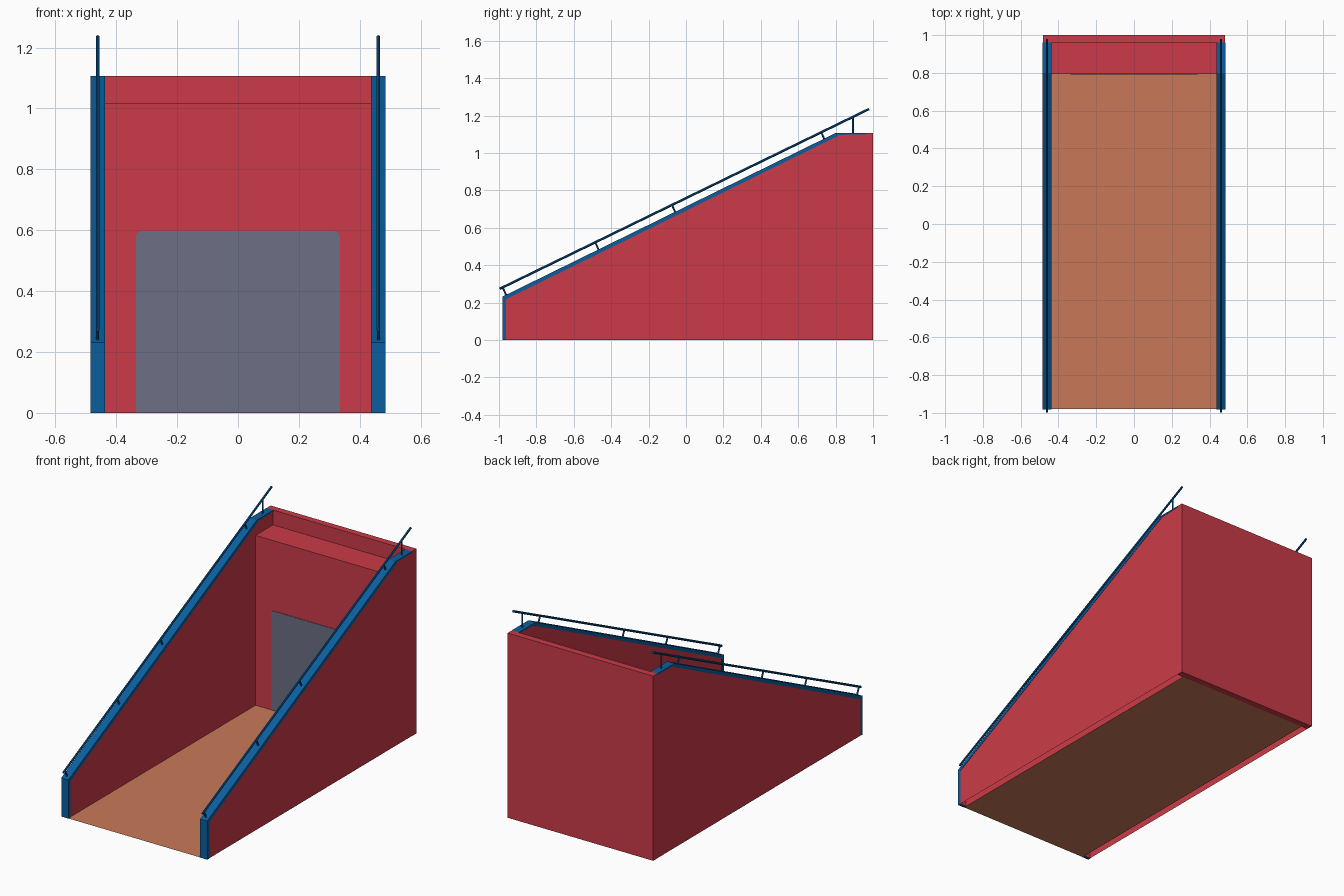
import bpy, bmesh, math
from mathutils import Vector

if "Cube" in bpy.data.objects:
    bpy.data.objects.remove(bpy.data.objects["Cube"])


def srgb(h):
    out = []
    for i in (0, 2, 4):
        c = int(h[i:i + 2], 16) / 255
        out.append(c / 12.92 if c <= 0.04045 else ((c + 0.055) / 1.055) ** 2.4)
    return (*out, 1)


def material(name, h):
    m = bpy.data.materials.new(name)
    m.diffuse_color = srgb(h)
    m.use_nodes = True
    m.node_tree.nodes["Principled BSDF"].inputs["Base Color"].default_value = m.diffuse_color
    return m


RED = material("red wall", "CB3B48")
ORANGE = material("orange floor", "C97959")
BLUE = material("blue trim", "0B5E9E")
GREY = material("grey door", "6D6E84")


def finish(name, bm, mat):
    me = bpy.data.meshes.new(name)
    bmesh.ops.recalc_face_normals(bm, faces=bm.faces)
    bm.to_mesh(me)
    bm.free()
    me.materials.append(mat)
    ob = bpy.data.objects.new(name, me)
    bpy.context.collection.objects.link(ob)
    return ob


def prism(name, pts, lo, hi, mat, axis="x", open_bottom=False):
    """Extrude a (y,z) profile along x, or an (x,z) profile along y."""
    bm = bmesh.new()
    place = (lambda p, t: (t, *p)) if axis == "x" else (lambda p, t: (p[0], t, p[1]))
    f = bm.faces.new([bm.verts.new(place(p, lo)) for p in pts])
    ext = bmesh.ops.extrude_face_region(bm, geom=[f])
    step = Vector(place((0, 0), hi - lo))
    bmesh.ops.translate(bm, vec=step, verts=[v for v in ext["geom"] if isinstance(v, bmesh.types.BMVert)])
    bmesh.ops.recalc_face_normals(bm, faces=bm.faces)
    if open_bottom:
        low = [g for g in bm.faces if all(v.co.z < 1e-4 for v in g.verts)]
        bmesh.ops.delete(bm, geom=low, context="FACES")
    return finish(name, bm, mat)


def rod(bm, a, b, r):
    a, b = Vector(a), Vector(b)
    d = b - a
    mat = d.to_track_quat("Z", "Y").to_matrix().to_4x4()
    mat.translation = (a + b) / 2
    bmesh.ops.create_cone(bm, cap_ends=True, segments=10, radius1=r, radius2=r, depth=d.length, matrix=mat)


def box_profile(a0, a1, b0, b1):
    return [(a0, b0), (a1, b0), (a1, b1), (a0, b1)]


# Shared edge between wall and trim, as (y, z)
under = [(-0.963, 0), (-0.963, 0.218), (0.806, 1.088), (0.815, 1.097), (0.96, 1.1)]
outer = [(0.96, 1.107), (0.80, 1.107), (-0.982, 0.232), (-0.982, 0)]

for side, s in (("right", 1), ("left", -1)):
    # Side wall, hollow underneath
    prism(side + "_wall", under + [(0.96, 0)], s * 0.44, s * 0.482, RED, open_bottom=True)
    # Blue coping trim
    prism(side + "_trim", under + outer, s * 0.437, s * 0.484, BLUE)
    # Handrail with its posts
    x = s * 0.461
    bm = bmesh.new()
    rod(bm, (x, -0.996, 0.274), (x, 0.978, 1.235), 0.0065)
    for y in (-0.98, -0.485, -0.075, 0.723):
        z = 0.274 + (y + 0.996) * 0.487
        rod(bm, (x, y, z), (x, y + 0.02, z - 0.045), 0.005)
    rod(bm, (x, 0.892, 1.193), (x, 0.892, 1.104), 0.005)
    finish(side + "_handrail", bm, BLUE)

# Back wall and lower inner block with a ledge
prism("back_wall", box_profile(0.96, 1.0, 0, 1.107), -0.483, 0.483, RED)
prism("inner_block", box_profile(0.795, 0.96, 0, 1.018), -0.44, 0.44, RED, open_bottom=True)

# Floor sheet
bm = bmesh.new()
bm.faces.new([bm.verts.new(p) for p in ((-0.44, -0.98, 0), (0.44, -0.98, 0), (0.44, 0.96, 0), (-0.44, 0.96, 0))])
if bm.faces[:]:
    finish("floor", bm, ORANGE)

# Door plate with slightly rounded upper corners
door = [(-0.335, 0.001), (0.335, 0.001)]
for cx, start in ((0.317, 0), (-0.317, 90)):
    for k in range(4):
        a = math.radians(start + 30 * k)
        door.append((cx + 0.018 * math.cos(a), 0.579 + 0.018 * math.sin(a)))
prism("door", door, 0.792, 0.7955, GREY, axis="y")
